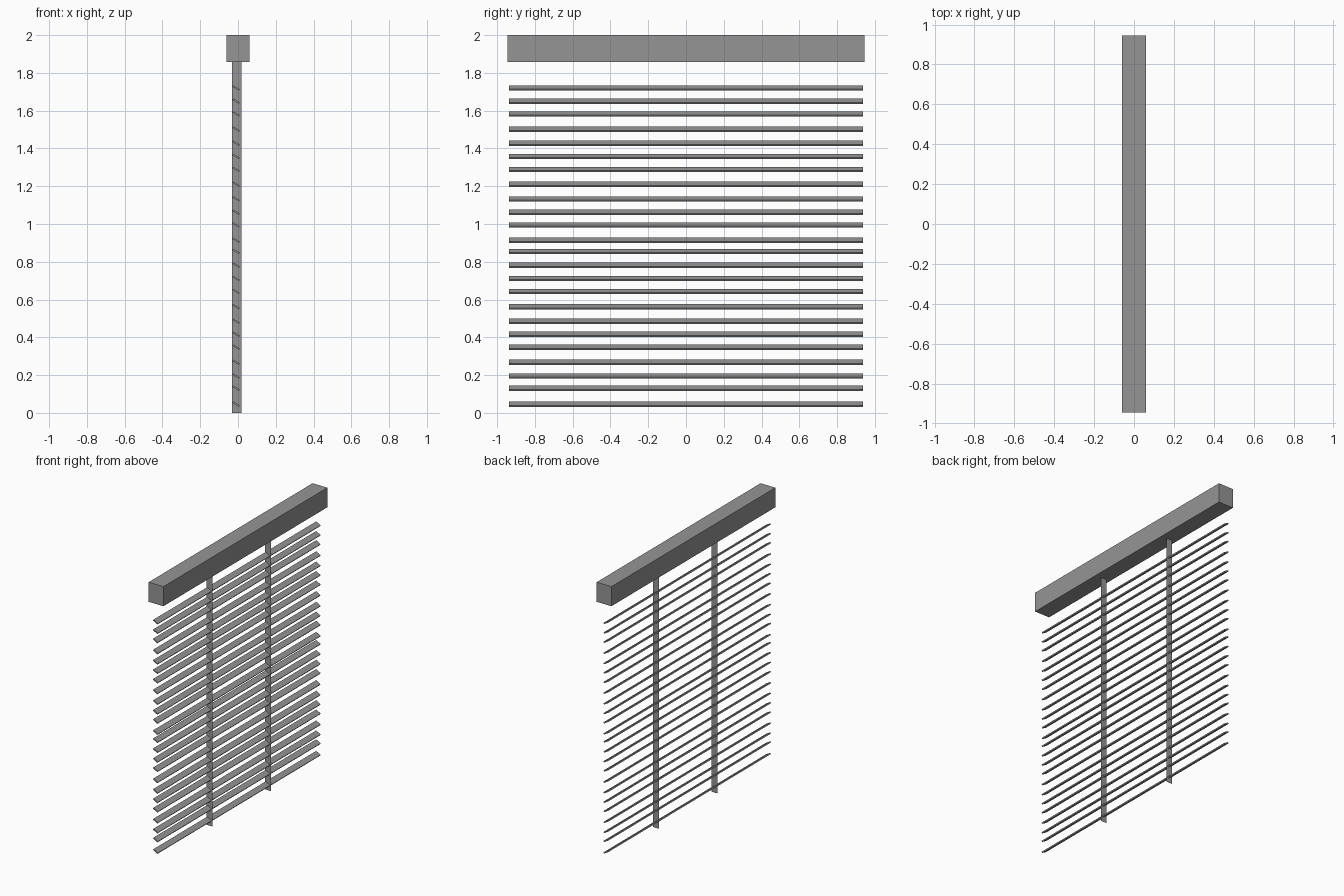
import bpy
import math

cube = bpy.data.objects.get("Cube")
if cube:
    bpy.data.objects.remove(cube, do_unlink=True)

grey = bpy.data.materials.new("matte_grey")
grey.use_nodes = True
colour = (0.3, 0.3, 0.3, 1)
grey.diffuse_color = colour
grey.node_tree.nodes["Principled BSDF"].inputs["Base Color"].default_value = colour


def box(name, centre, size, tilt=0):
    bpy.ops.mesh.primitive_cube_add(size=1, location=centre, rotation=(0, tilt, 0))
    obj = bpy.context.object
    obj.name = name
    obj.scale = size
    obj.data.materials.append(grey)
    return obj


def sheet(name, centre, width, height):
    # Upright flat sheet facing along y
    bpy.ops.mesh.primitive_plane_add(size=1, location=centre, rotation=(math.pi / 2, 0, 0))
    obj = bpy.context.object
    obj.name = name
    obj.scale = (width, height, 1)
    obj.data.materials.append(grey)


# Headrail
RAIL_BOTTOM = 1.857
box("headrail", (0, 0, (2 + RAIL_BOTTOM) / 2), (0.12, 1.89, 2 - RAIL_BOTTOM))

# Tilted slats, hung at slightly uneven heights
heights = [1.72, 1.65, 1.583, 1.502, 1.427, 1.358, 1.289, 1.211,
           1.133, 1.062, 0.995, 0.914, 0.855, 0.782, 0.711, 0.643,
           0.562, 0.485, 0.416, 0.348, 0.268, 0.195, 0.13, 0.046]
for i, z in enumerate(heights):
    box(f"slat_{i + 1}", (-0.01, 0, z), (0.04, 1.876, 0.009), math.radians(30))

# Ladder tapes
for name, y in (("right_tape", -0.32), ("left_tape", 0.355)):
    sheet(name, (-0.007, y, RAIL_BOTTOM / 2), 0.05, RAIL_BOTTOM)
